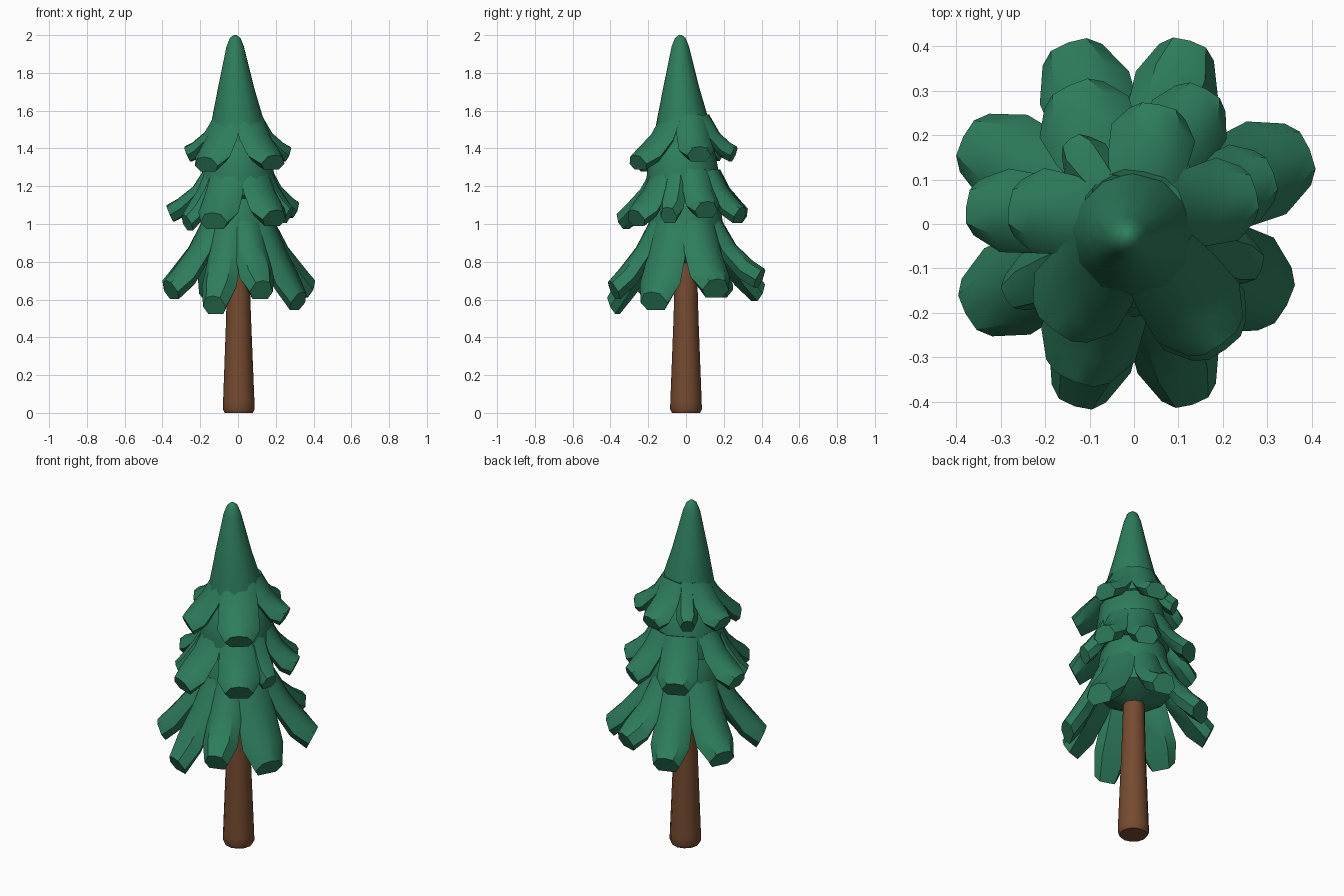
import bpy, bmesh, math
from mathutils import Vector

if "Cube" in bpy.data.objects:
    bpy.data.objects.remove(bpy.data.objects["Cube"])


def material(name, rgb):
    m = bpy.data.materials.new(name)
    m.diffuse_color = (*rgb, 1)
    m.use_nodes = True
    m.node_tree.nodes["Principled BSDF"].inputs["Base Color"].default_value = m.diffuse_color
    return m


GREEN = material("pine green", (0.027, 0.205, 0.107))
BROWN = material("bark brown", (0.18, 0.07, 0.03))


def skin(bm, rings):
    """Join closed rings of points into a capped solid."""
    vs = [[bm.verts.new(p) for p in r] for r in rings]
    n = len(vs[0])
    for a, b in zip(vs, vs[1:]):
        for i in range(n):
            j = (i + 1) % n
            bm.faces.new((a[i], a[j], b[j], b[i]))
    bm.faces.new(vs[0][::-1])
    bm.faces.new(vs[-1])


def finish(bm, name, mat, angle):
    bmesh.ops.recalc_face_normals(bm, faces=bm.faces)
    me = bpy.data.meshes.new(name)
    bm.to_mesh(me)
    bm.free()
    me.materials.append(mat)
    ob = bpy.data.objects.new(name, me)
    bpy.context.collection.objects.link(ob)
    bpy.ops.object.select_all(action='DESELECT')
    bpy.context.view_layer.objects.active = ob
    ob.select_set(True)
    bpy.ops.object.shade_smooth_by_angle(angle=math.radians(angle))


def cone_rings(profile, sides):
    """profile: (radius, z, centre x, centre y)"""
    return [[(cx + r * math.cos(2 * math.pi * i / sides),
              cy + r * math.sin(2 * math.pi * i / sides), z) for i in range(sides)]
            for r, z, cx, cy in profile]


# arched cross-section of a bough: (sideways, depth) as fractions
SECTION = [(-1, 0.6), (-0.6, 0.1), (0, 0), (0.6, 0.1), (1, 0.6), (0.65, 1), (-0.65, 1)]


def bough(bm, start, bend, angle, r, z, w, thick):
    """Drooping rounded slab from the core to a steep, outward-facing end."""
    a = math.radians(angle)
    out = Vector((math.cos(a), math.sin(a), 0))
    side = Vector((-math.sin(a), math.cos(a), 0))
    up = Vector((0, 0, 1))
    p0, p1, p2 = Vector(start), Vector(bend), Vector((r, z))
    rings = []
    for t, wf, tf, steep in ((0, 0.85, 0.5, 0), (0.45, 0.98, 0.8, 0),
                             (0.8, 1.05, 1, 0.4), (1, 0.7, 1, 0.85)):
        p = p0 * (1 - t) ** 2 + p1 * 2 * t * (1 - t) + p2 * t * t
        d = ((p1 - p0) * (1 - t) + (p2 - p1) * t).normalized()
        inward = (out * d.y - up * d.x).lerp(out * -0.4 - up * 0.92, steep)
        c = out * p.x + up * p.y
        rings.append([c + side * (s * w * wf) + inward * (q * thick * tf) for s, q in SECTION])
    skin(bm, rings)


def tier(name, core, start, bend, thick, boughs):
    bm = bmesh.new()
    skin(bm, cone_rings(core, 12))
    for b in boughs:
        bough(bm, start, bend, *b, thick)
    finish(bm, name, GREEN, 42)


# trunk
bm = bmesh.new()
skin(bm, cone_rings([(0.074, 0, 0.004, 0), (0.084, 0.02, 0.004, 0), (0.083, 0.06, 0.004, 0),
                     (0.066, 0.5, 0.003, 0), (0.055, 0.9, 0, 0)], 12))
finish(bm, "trunk", BROWN, 40)

# foliage tiers; each bough is (angle, tip radius, tip height, half width)
tier("lower_foliage",
     [(0.05, 0.79, 0, 0), (0.19, 0.86, 0, 0), (0.205, 0.95, 0, 0), (0.18, 1.1, 0, 0), (0.13, 1.2, 0, 0)],
     (0.19, 1.02), (0.25, 0.87), 0.11,
     [(23, 0.43, 0.71, 0.108), (73, 0.432, 0.765, 0.092), (110, 0.435, 0.69, 0.102),
      (153, 0.432, 0.71, 0.105), (208, 0.43, 0.70, 0.105), (252, 0.432, 0.62, 0.092),
      (288, 0.428, 0.70, 0.092), (332, 0.39, 0.64, 0.115)])
tier("middle_foliage",
     [(0.14, 1.13, 0, -0.01), (0.195, 1.15, 0, -0.01), (0.195, 1.24, 0, -0.015),
      (0.17, 1.4, 0, -0.02), (0.12, 1.47, 0, -0.02)],
     (0.18, 1.29), (0.22, 1.18), 0.095,
     [(20, 0.335, 1.12, 0.09), (62, 0.345, 1.09, 0.09), (115, 0.345, 1.09, 0.105),
      (174, 0.38, 1.10, 0.09), (210, 0.335, 1.05, 0.065), (249, 0.38, 1.06, 0.108),
      (306, 0.35, 1.075, 0.108), (341, 0.305, 1.09, 0.065)])
tier("upper_foliage",
     [(0.12, 1.41, 0, -0.01), (0.155, 1.43, 0, -0.01), (0.145, 1.52, 0, -0.015),
      (0.096, 1.72, -0.01, -0.025), (0.046, 1.94, -0.015, -0.03),
      (0.028, 1.985, -0.015, -0.03), (0.008, 2.0, -0.015, -0.03)],
     (0.12, 1.58), (0.17, 1.46), 0.085,
     [(15, 0.285, 1.41, 0.092), (78, 0.275, 1.41, 0.092), (127, 0.24, 1.41, 0.055),
      (172, 0.285, 1.41, 0.092), (233, 0.30, 1.355, 0.108), (306, 0.335, 1.365, 0.108)])
